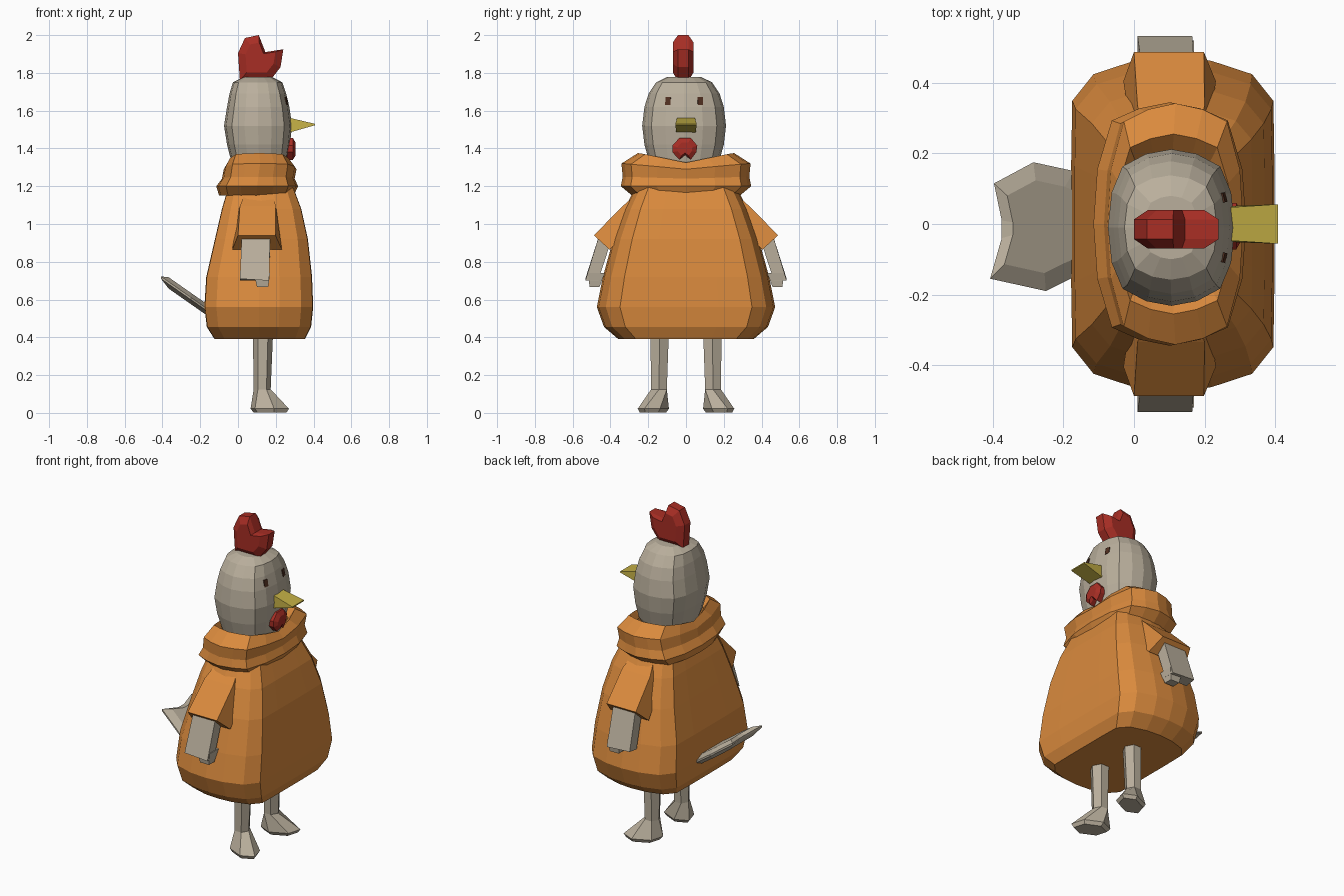
import bpy, bmesh, math
from mathutils import Vector

if "Cube" in bpy.data.objects:
    bpy.data.objects.remove(bpy.data.objects["Cube"])


def material(name, rgb):
    m = bpy.data.materials.new(name)
    m.diffuse_color = (*rgb, 1)
    m.use_nodes = True
    m.node_tree.nodes["Principled BSDF"].inputs["Base Color"].default_value = m.diffuse_color
    return m


ORANGE = material("orange cloth", (0.70, 0.255, 0.047))
PALE = material("pale feathers", (0.49, 0.43, 0.335))
RED = material("red", (0.39, 0.027, 0.018))
YELLOW = material("yellow", (0.55, 0.43, 0.06))
BROWN = material("dark brown", (0.08, 0.028, 0.014))


def loft(name, rings, mat, closed=False):
    """Skin a list of equal-length point rings, capping the ends."""
    bm = bmesh.new()
    vs = [[bm.verts.new(p) for p in r] for r in rings]
    n = len(vs[0])
    pairs = list(zip(vs, vs[1:])) + ([(vs[-1], vs[0])] if closed else [])
    for a, b in pairs:
        for i in range(n):
            j = (i + 1) % n
            bm.faces.new((a[i], a[j], b[j], b[i]))
    if not closed:
        bm.faces.new(vs[0][::-1])
        bm.faces.new(vs[-1])
    bmesh.ops.recalc_face_normals(bm, faces=bm.faces)
    me = bpy.data.meshes.new(name)
    bm.to_mesh(me)
    bm.free()
    me.materials.append(mat)
    ob = bpy.data.objects.new(name, me)
    bpy.context.collection.objects.link(ob)
    return ob


def full(quarter):
    """Mirror a quarter outline (from x axis to y axis) into a full loop."""
    half = quarter + [(-u, v) for u, v in quarter[-2::-1]]
    return half + [(u, -v) for u, v in half[-2:0:-1]]


def ring(section, z, x0, x1, ry, cy=0.0, dip=0.0):
    cx, rx = (x0 + x1) / 2, (x1 - x0) / 2
    return [(cx + rx * u, cy + ry * v, z - dip * abs(u) * (1 - abs(v)))
            for u, v in section]


def slab(name, outline, edge, core, shrink, place, mat):
    """Flat outline with a thin rim and a raised, smaller face on each side."""
    c = sum((Vector(p) for p in outline), Vector((0, 0))) / len(outline)
    inner = [c + (Vector(p) - c) * shrink for p in outline]
    rings = [[place(p[0], p[1], w) for p in pts] for pts, w in
             ((inner, -core), (outline, -edge), (outline, edge), (inner, core))]
    return loft(name, rings, mat)


# Coat body
body_sec = full([(1, 0), (1, .37), (.99, .74), (.78, .9), (.38, .98), (0, 1)])
body = [(.392, -.125, .355, .36), (.455, -.165, .387, .434), (.56, -.178, .398, .472),
        (.72, -.168, .392, .44), (.92, -.122, .37, .385), (1.08, -.085, .335, .325),
        (1.2, -.05, .29, .265)]
loft("coat", [ring(body_sec, *r) for r in body], ORANGE)

# Thick rolled collar
collar_sec = full([(1, 0), (.95, .45), (.76, .85), (.4, .95), (0, 1)])
collar = [(1.16, -.05, .26, .22, 0, 0), (1.15, -.1, .295, .285, 0, 0),
          (1.2, -.115, .318, .345, 0, 0), (1.25, -.085, .30, .335, 0, .01),
          (1.32, -.075, .31, .342, 0, .03), (1.375, -.05, .275, .255, 0, .05),
          (1.33, -.03, .25, .21, 0, .04)]
loft("collar", [ring(collar_sec, *r) for r in collar], ORANGE, closed=True)

# Head
head_sec = full([(1, 0), (.94, .45), (.77, .78), (.4, .94), (0, 1)])
head = [(1.24, .0, .22, .14), (1.33, -.035, .26, .185), (1.42, -.058, .275, .21),
        (1.52, -.074, .286, .222), (1.62, -.058, .272, .21), (1.69, -.045, .255, .188),
        (1.75, -.027, .235, .148), (1.778, .03, .18, .09)]
loft("head", [ring(head_sec, *r, cy=-.01) for r in head], PALE)

# Beak: wedge ending in a broad edge
loft("beak", [[(.24, -.05, 1.475), (.24, .05, 1.475), (.24, .045, 1.57), (.24, -.045, 1.57)],
              [(.408, -.056, 1.523), (.408, .056, 1.523), (.408, .056, 1.53), (.408, -.056, 1.53)]],
     YELLOW)

# Eyes
for y, side in ((-.095, "right"), (.075, "left")):
    sq = [(-.014, -.021), (.014, -.021), (.014, .021), (-.014, .021)]
    eye = loft(side + "_eye", [[(w, a, b) for a, b in sq] for w in (-.0045, .0045)], BROWN)
    eye.location = (.254, y, 1.65)
    eye.rotation_euler = (0, math.radians(-10), math.radians(14 if y > 0 else -14))

# Comb and wattle
slab("comb", [(.01, 1.76), (0, 1.905), (.037, 1.985), (.11, 2.0), (.145, 1.91),
              (.24, 1.925), (.225, 1.83), (.17, 1.76)],
     .028, .055, .66, lambda a, b, w: (a, w - .015, b), RED)
slab("wattle", [(-.035, 1.456), (.025, 1.456), (.06, 1.415), (.055, 1.38), (.025, 1.34),
                (-.005, 1.365), (-.035, 1.34), (-.072, 1.38), (-.072, 1.415)],
     .018, .033, .6, lambda a, b, w: (.272 + w, a, b), RED)

# Tail feathers, sloping up and back
slab("tail", [(-.1, .12), (-.17, .15), (-.285, .175), (-.397, .115), (-.375, .01),
              (-.375, -.04), (-.408, -.155), (-.25, -.19), (-.17, -.15), (-.1, -.12)],
     .006, .03, .72, lambda a, b, w: (a, b, .55 + (-.17 - a) * .7 + w), PALE)

# Limbs, one set per side
foot_sec = [(math.cos(math.radians(a)), math.sin(math.radians(a))) for a in range(0, 360, 60)]


def leg_ring(s, z, cx, cy, rx, ry, turn=0):
    c, n = math.cos(turn), math.sin(turn)
    return [(cx + rx * u * c - ry * v * n, s * (cy + rx * u * n + ry * v * c), z)
            for u, v in foot_sec]


for s, side in ((-1, "right"), (1, "left")):
    # Flared sleeve
    loft(side + "_sleeve",
         [[(.04, s * .25, 1.17), (.18, s * .25, 1.17), (.21, s * .22, 1.07), (.0, s * .22, 1.07)],
          [(.01, s * .335, 1.095), (.2, s * .335, 1.095), (.215, s * .27, 1.0), (-.01, s * .27, 1.0)],
          [(.0, s * .488, .94), (.198, s * .488, .94), (.232, s * .405, .865), (-.03, s * .405, .865)]],
         ORANGE)
    # Wing-like hand with a short finger
    loft(side + "_hand",
         [[(.02, s * .46, .94), (.17, s * .46, .94), (.17, s * .40, .90), (.02, s * .40, .90)],
          [(.01, s * .533, .71), (.165, s * .533, .70), (.165, s * .465, .70), (.01, s * .465, .70)]],
         PALE)
    loft(side + "_finger",
         [[(.085, s * .52, .74), (.17, s * .52, .74), (.17, s * .43, .74), (.085, s * .43, .74)],
          [(.1, s * .51, .667), (.16, s * .51, .667), (.16, s * .458, .667), (.1, s * .458, .667)]],
         PALE)
    # Leg and splayed foot
    t = math.radians(25)
    loft(side + "_leg",
         [leg_ring(s, .001, .17, .175, .095, .062, t),
          leg_ring(s, .022, .168, .173, .112, .075, t),
          leg_ring(s, .125, .128, .143, .045, .048, 0),
          leg_ring(s, .41, .132, .14, .053, .056, 0)], PALE)
